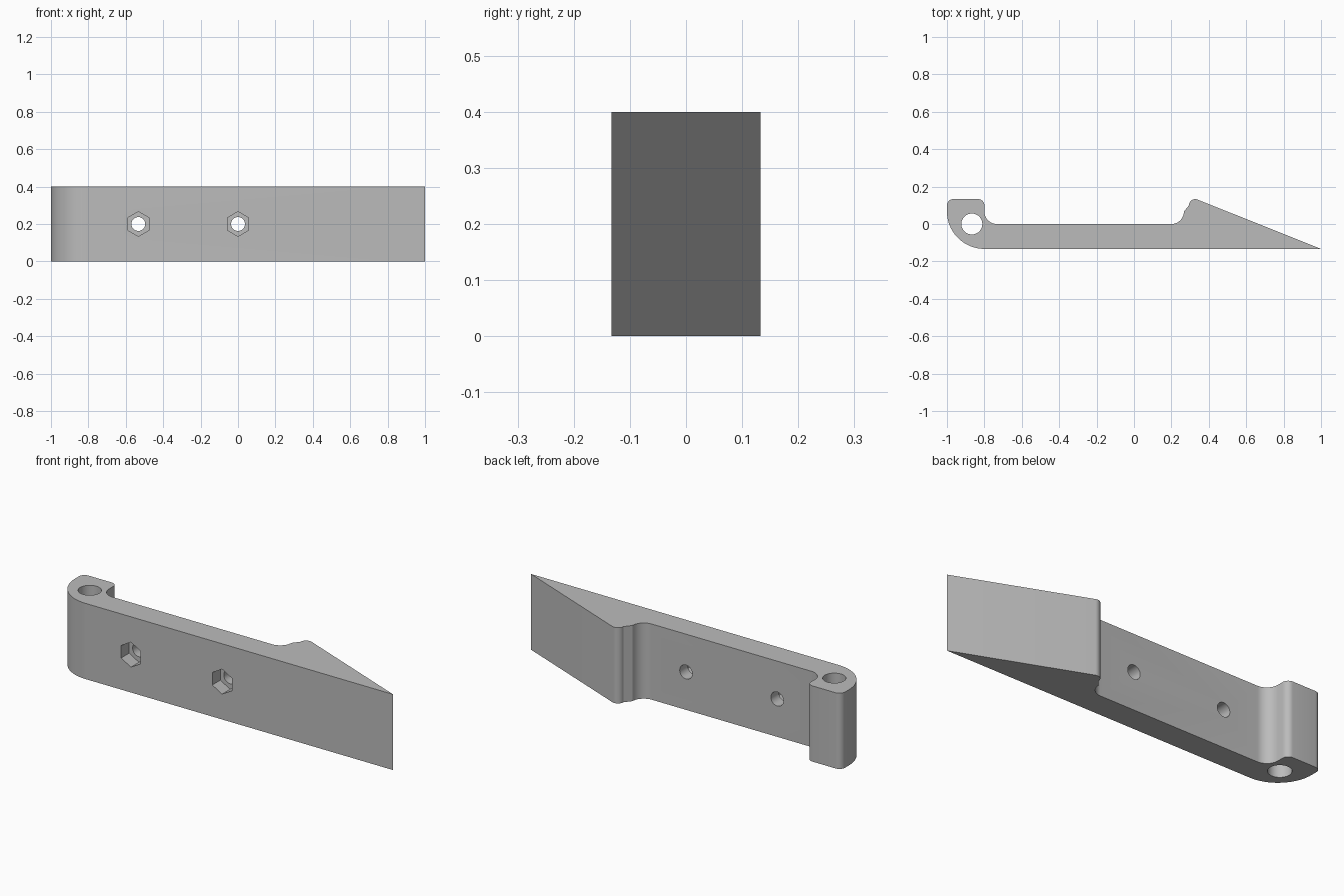
import bpy, bmesh
from math import sin, cos, radians
from mathutils import Matrix, Vector

if "Cube" in bpy.data.objects:
    bpy.data.objects.remove(bpy.data.objects["Cube"])

HEIGHT = 0.4
FRONT = -0.133

grey = bpy.data.materials.new("plain_grey")
grey.use_nodes = True
color = (0.5, 0.5, 0.5, 1)
grey.diffuse_color = color
grey.node_tree.nodes["Principled BSDF"].inputs["Base Color"].default_value = color


def arc(cx, cy, r, start, end, steps=12):
    angles = [radians(start + (end - start) * i / steps) for i in range(steps + 1)]
    return [(cx + r * cos(a), cy + r * sin(a)) for a in angles]


def make_object(name, bm):
    bmesh.ops.recalc_face_normals(bm, faces=bm.faces)
    mesh = bpy.data.meshes.new(name)
    bm.to_mesh(mesh)
    bm.free()
    mesh.materials.append(grey)
    obj = bpy.data.objects.new(name, mesh)
    bpy.context.collection.objects.link(obj)
    return obj


def cutter(name, location, radius, length, sides, along_y=False):
    bm = bmesh.new()
    matrix = Matrix.Translation(location)
    if along_y:
        matrix = matrix @ Matrix.Rotation(radians(90), 4, 'X')
    bmesh.ops.create_cone(bm, cap_ends=True, segments=sides, radius1=radius,
                          radius2=radius, depth=length, matrix=matrix)
    obj = make_object(name, bm)
    obj.hide_render = True
    return obj


# Outline of the arm: hinge end, flat strap, wedge end
outline = (
    arc(-0.8, 0.067, 0.2, 270, 180, 20)        # outer curve of the hinge end
    + arc(-0.967, 0.1, 0.033, 180, 90, 8)      # top corners of the hinge end
    + arc(-0.833, 0.1, 0.033, 90, 0, 8)
    + arc(-0.733, 0.067, 0.067, 180, 270)      # inner fillets of the strap
    + arc(0.2, 0.067, 0.067, 270, 360)
    + arc(0.327, 0.1, 0.033, 180, 68, 10)      # shoulder of the wedge
    + [(1, FRONT)]
)
bm = bmesh.new()
base = bm.faces.new([bm.verts.new((x, y, 0)) for x, y in outline])
top = bmesh.ops.extrude_face_region(bm, geom=[base])["geom"]
bmesh.ops.translate(bm, vec=Vector((0, 0, HEIGHT)),
                    verts=[v for v in top if isinstance(v, bmesh.types.BMVert)])
arm = make_object("hinged_arm", bm)

# Pin hole, screw holes and hexagonal nut pockets
cutters = [cutter("pin_hole", (-0.867, 0, HEIGHT / 2), 0.056, 1, 48)]
for x in (-0.533, 0):
    cutters.append(cutter("screw_hole", (x, 0, HEIGHT / 2), 0.037, 1, 32, True))
    cutters.append(cutter("nut_pocket", (x, FRONT, HEIGHT / 2), 0.066, 0.134, 6, True))

bpy.ops.object.select_all(action='DESELECT')
bpy.context.view_layer.objects.active = arm
arm.select_set(True)
for tool in cutters:
    mod = arm.modifiers.new(tool.name, 'BOOLEAN')
    mod.operation = 'DIFFERENCE'
    mod.solver = 'EXACT'
    mod.object = tool
    bpy.ops.object.modifier_apply(modifier=mod.name)
    bpy.data.objects.remove(tool)

bpy.ops.object.shade_smooth_by_angle(angle=radians(30))
